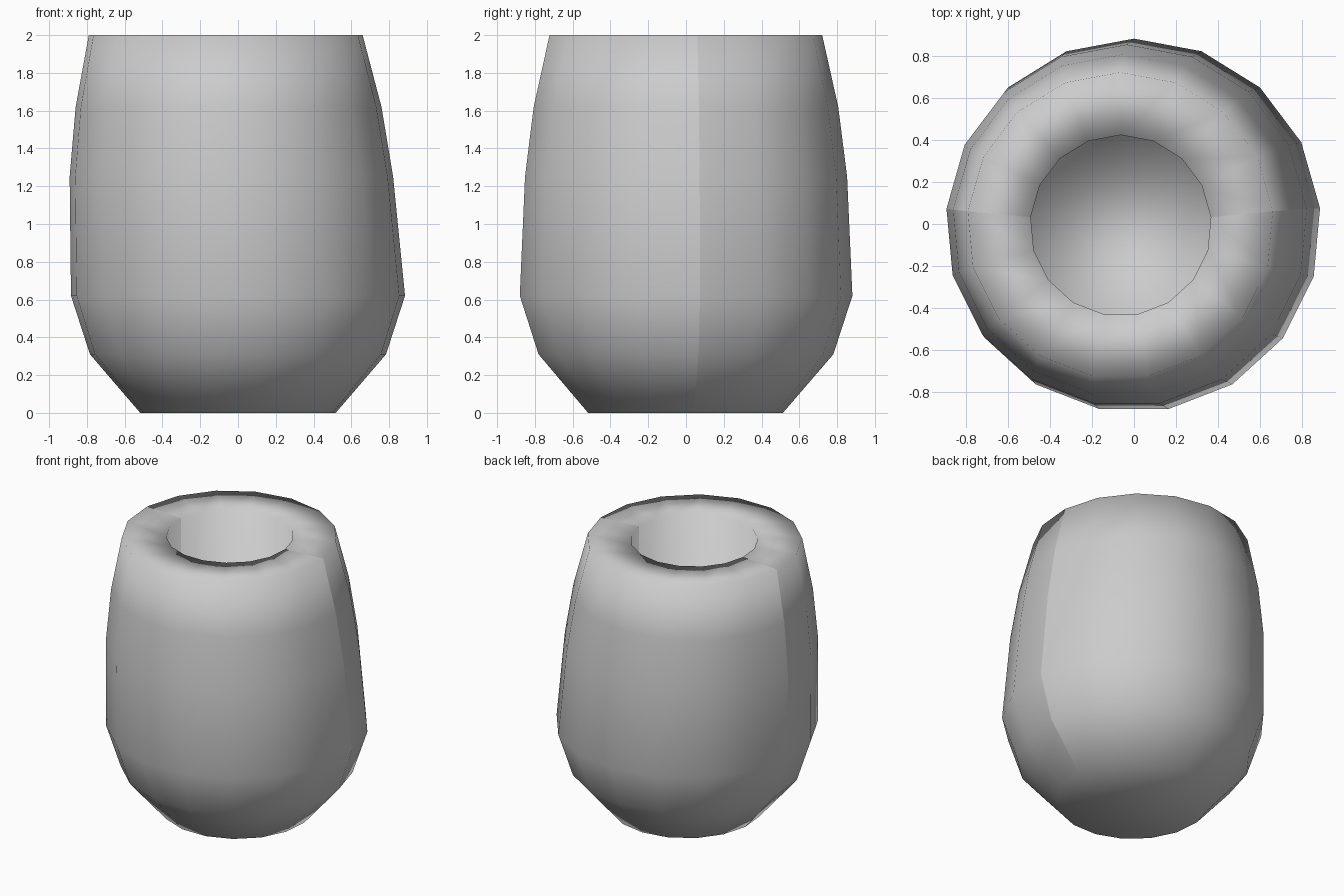
import bpy, bmesh, math

if "Cube" in bpy.data.objects:
    bpy.data.objects.remove(bpy.data.objects["Cube"])

SIDES = 17
# outer profile, rim and inner wall: (z, radius, centre x)
RINGS = [
    (0.00, 0.52, 0.0), (0.31, 0.787, 0.0), (0.62, 0.888, 0.0),
    (1.25, 0.860, -0.035), (1.62, 0.813, -0.05), (2.00, 0.728, -0.065),
    (2.00, 0.43, -0.063), (0.60, 0.43, -0.063),
]

bm = bmesh.new()


def ring(z, r, cx):
    verts = []
    for i in range(SIDES):
        a = math.pi / 2 + 2 * math.pi * i / SIDES
        verts.append(bm.verts.new((cx + r * math.cos(a), -0.007 + r * math.sin(a), z)))
    return verts


# leaning hollow barrel: stacked rings closed by a base and an inner floor
rings = [ring(*p) for p in RINGS]
for lower, upper in zip(rings, rings[1:]):
    for i in range(SIDES):
        j = (i + 1) % SIDES
        bm.faces.new((lower[i], lower[j], upper[j], upper[i]))
bm.faces.new(list(reversed(rings[0])))
bm.faces.new(rings[-1])
bmesh.ops.recalc_face_normals(bm, faces=bm.faces[:])

for f in bm.faces:
    f.smooth = True

# shading seam between the front and back halves
for lower, upper in zip(rings, rings[1:]):
    for i in (4, SIDES - 4):
        bm.edges.get((lower[i], upper[i])).smooth = False

mesh = bpy.data.meshes.new("hollow_barrel")
bm.to_mesh(mesh)
bm.free()
obj = bpy.data.objects.new("hollow_barrel", mesh)
bpy.context.collection.objects.link(obj)
